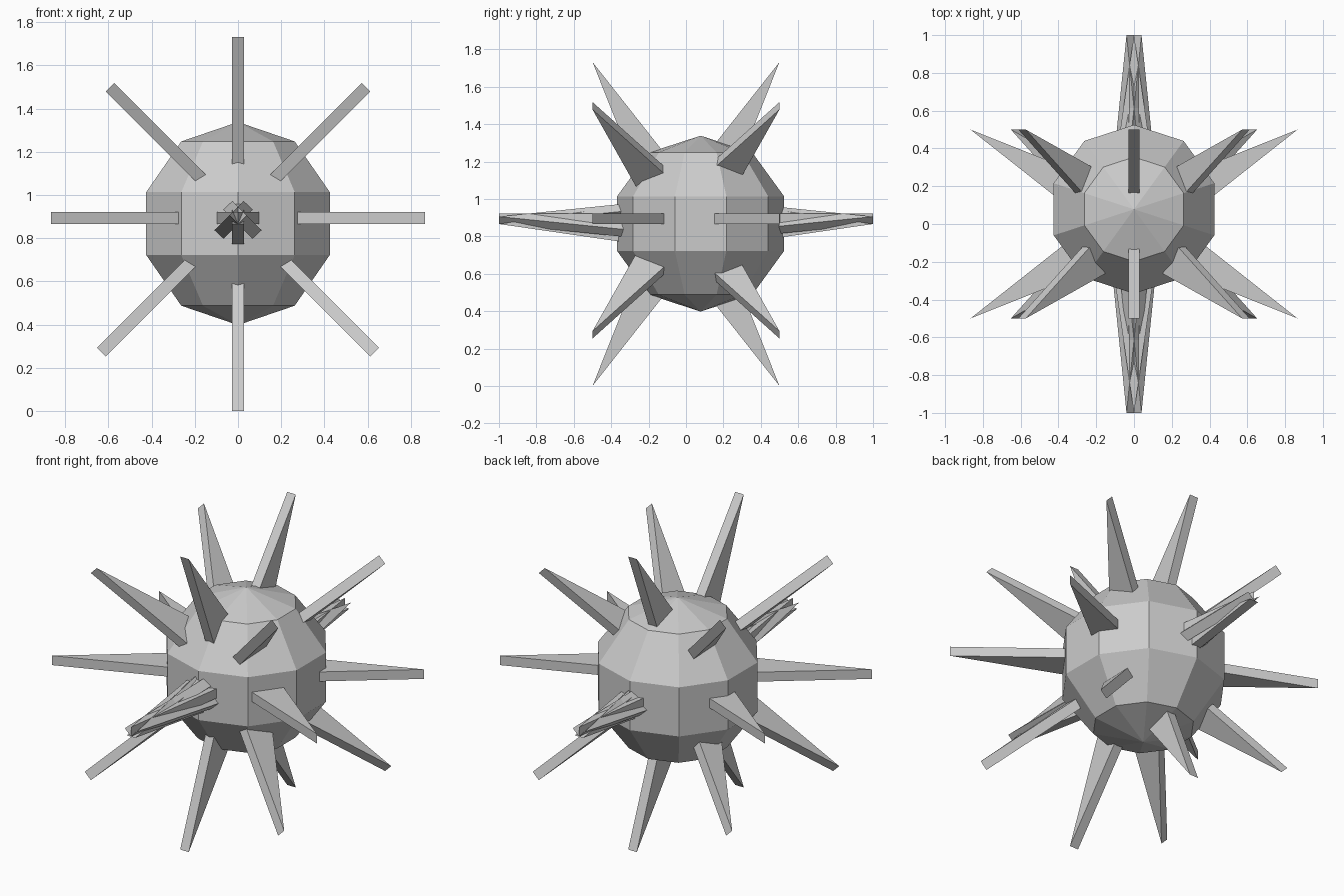
import bpy, bmesh, math
from mathutils import Matrix, Vector

if "Cube" in bpy.data.objects:
    bpy.data.objects.remove(bpy.data.objects["Cube"])

CENTER = Vector((0, 0, 0.866))
THICK = 0.056


def finish(bm, name):
    bmesh.ops.recalc_face_normals(bm, faces=bm.faces)
    mesh = bpy.data.meshes.new(name)
    bm.to_mesh(mesh)
    bm.free()
    obj = bpy.data.objects.new(name, mesh)
    bpy.context.collection.objects.link(obj)
    return obj


def star_blade(name, angle, lift):
    """Six-pointed star plate containing the y axis, turned about y."""
    bm = bmesh.new()
    ring = []
    for i in range(12):
        r = 1.0 if i % 2 == 0 else 0.232
        a = math.pi / 2 + i * math.pi / 6
        ring.append(bm.verts.new((r * math.cos(a), r * math.sin(a), lift - THICK / 2)))
    face = bm.faces.new(ring)
    top = bmesh.ops.extrude_face_region(bm, geom=[face])["geom"]
    bmesh.ops.translate(bm, vec=(0, 0, THICK),
                        verts=[v for v in top if isinstance(v, bmesh.types.BMVert)])
    bm.transform(Matrix.Translation(CENTER) @ Matrix.Rotation(math.radians(angle), 4, 'Y'))
    return finish(bm, name)


# faceted ball core, set slightly towards the back
bm = bmesh.new()
bmesh.ops.create_uvsphere(bm, u_segments=10, v_segments=5, radius=0.47)
bm.transform(Matrix.Translation((0, 0.078, 0.868)))
finish(bm, "core_ball")

# four crossing star plates whose points form the spikes
star_blade("spikes_level", 0, THICK / 2)
star_blade("spikes_diagonal_left", 45, THICK / 2)
star_blade("spikes_diagonal_right", -45, THICK / 2)
star_blade("spikes_upright", 90, 0)
